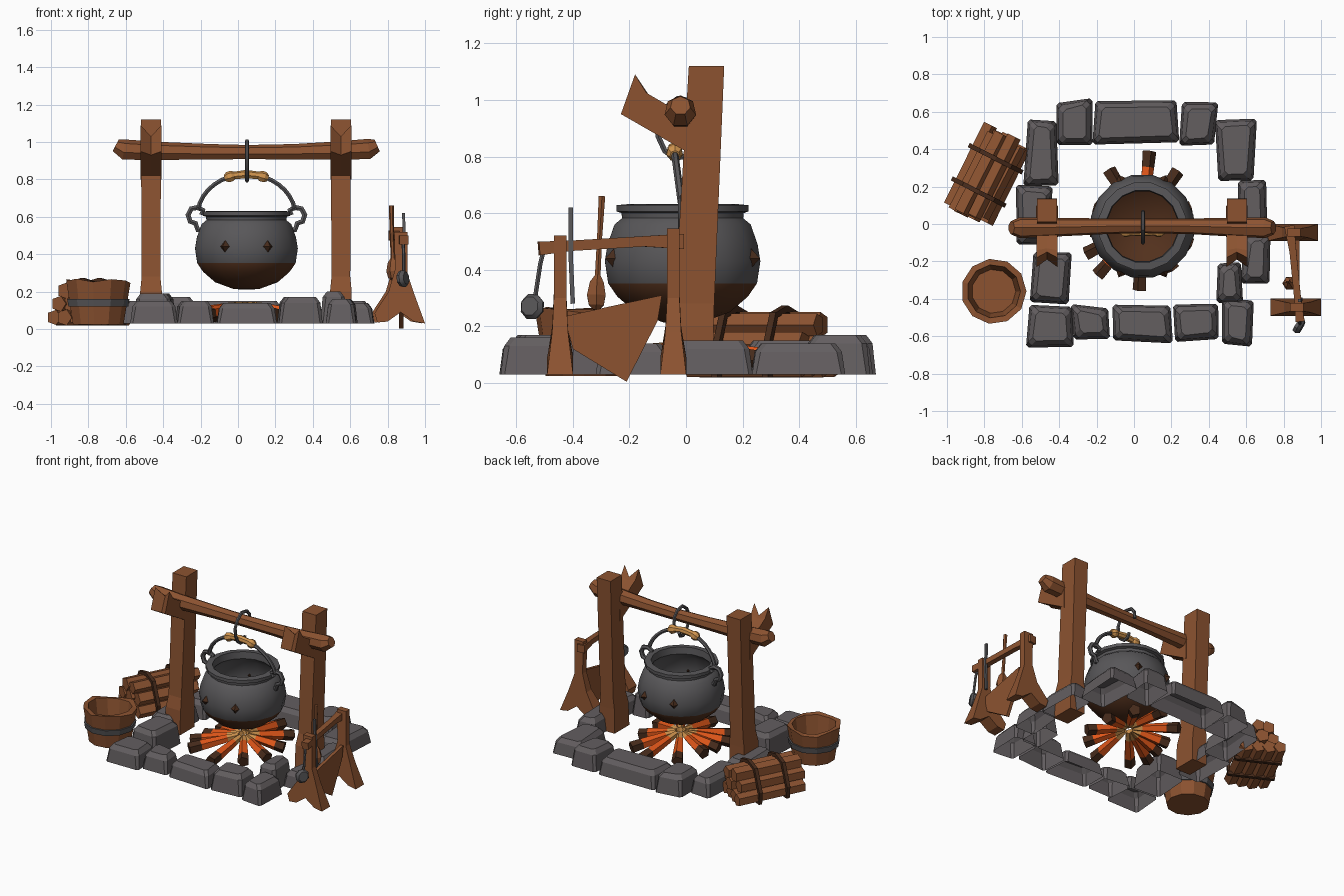
import bpy, bmesh, math, random
from mathutils import Vector, Matrix

if "Cube" in bpy.data.objects:
    bpy.data.objects.remove(bpy.data.objects["Cube"])
random.seed(4)

def material(name, rgb):
    m = bpy.data.materials.new(name)
    m.diffuse_color = (*rgb, 1)
    m.use_nodes = True
    m.node_tree.nodes["Principled BSDF"].inputs["Base Color"].default_value = m.diffuse_color
    return m

WOOD = material("warm wood", (.262, .086, .030))
DARK = material("dark wood", (.062, .024, .011))
STONE = material("grey stone", (.125, .112, .117))
IRON = material("dark iron", (.098, .095, .100))
SOOT = material("sooty brown", (.085, .030, .012))
EMBER = material("ember orange", (.75, .095, .010))
TAN = material("pale wood", (.62, .29, .075))

def mesh(name, verts, faces, mats, smooth=None, rule=None):
    """Make an object; rule maps a face centre to a material index."""
    me = bpy.data.meshes.new(name)
    me.from_pydata([tuple(v) for v in verts], [], faces)
    bm = bmesh.new()
    bm.from_mesh(me)
    bmesh.ops.recalc_face_normals(bm, faces=bm.faces)
    bm.to_mesh(me)
    bm.free()
    for m in mats if isinstance(mats, (list, tuple)) else [mats]:
        me.materials.append(m)
    if rule:
        for p in me.polygons:
            p.material_index = rule(p.center)
    if smooth:
        me.shade_smooth()
        me.set_sharp_from_angle(angle=math.radians(smooth))
    ob = bpy.data.objects.new(name, me)
    bpy.context.collection.objects.link(ob)
    return ob

def loft(name, rings, mats, caps=(True, True), closed=False, **kw):
    n, k = len(rings[0]), len(rings)
    faces = []
    for i in range(k if closed else k - 1):
        a, b = i * n, (i + 1) % k * n
        faces += [(a + j, a + (j + 1) % n, b + (j + 1) % n, b + j) for j in range(n)]
    if not closed and caps[0]:
        faces.append(tuple(reversed(range(n))))
    if not closed and caps[1]:
        faces.append(tuple(range((k - 1) * n, k * n)))
    return mesh(name, [v for r in rings for v in r], faces, mats, **kw)

def tube(name, pts, r, mats, sides=6, ref=(0, 1, 0), closed=False, squash=1, **kw):
    pts = [Vector(p) for p in pts]
    k, rings = len(pts), []
    for i, p in enumerate(pts):
        nxt = pts[(i + 1) % k] if closed else pts[min(i + 1, k - 1)]
        prv = pts[i - 1] if closed else pts[max(i - 1, 0)]
        t = (nxt - prv).normalized()
        a = Vector(ref).cross(t).normalized()
        b = t.cross(a)
        rr = r[i] if isinstance(r, (list, tuple)) else r
        rings.append([p + rr * (math.cos(q) * squash * a + math.sin(q) * b)
                      for q in ((j + .5) * math.tau / sides for j in range(sides))])
    return loft(name, rings, mats, closed=closed, **kw)

def lathe(name, prof, centre, n, mats, **kw):
    return loft(name, [[(centre[0] + r * math.cos(j * math.tau / n + .2),
                         centre[1] + r * math.sin(j * math.tau / n + .2), z)
                        for j in range(n)] for r, z in prof], mats, **kw)

def rect(x, hw, y0, y1, z):
    return [(x - hw, y0, z), (x + hw, y0, z), (x + hw, y1, z), (x - hw, y1, z)]

# Hearth stones: x0, x1, y0, y1, top (open underneath)
STONES = [(-.57, -.32, -.65, -.44, .15), (-.33, -.13, -.61, -.44, .15), (-.12, .20, -.63, -.44, .14),
          (.21, .45, -.62, -.42, .17), (.46, .63, -.65, -.41, .16), (.44, .58, -.42, -.20, .20),
          (.58, .73, -.32, -.05, .14), (.56, .71, -.06, .23, .15), (.44, .65, .24, .56, .14),
          (.25, .44, .42, .64, .17), (-.21, .23, .43, .65, .15), (-.41, -.22, .43, .66, .17),
          (-.58, -.41, .21, .56, .15), (-.62, -.44, -.10, .21, .15), (-.55, -.34, -.43, -.15, .19)]
for x0, x1, y0, y1, top in STONES:
    jit = [(random.uniform(-.012, .012), random.uniform(-.012, .012)) for _ in range(4)]
    def ring(ins, z, c):
        out = []
        for (sx, sy), (jx, jy) in zip(((0, 0), (1, 0), (1, 1), (0, 1)), jit):
            x = (x1 - ins if sx else x0 + ins) + jx
            y = (y1 - ins if sy else y0 + ins) + jy
            dx, dy = (-c if sx else c), (-c if sy else c)
            pair = [(x, y + dy, z), (x + dx, y, z)]
            out += pair if sx == sy else pair[::-1]
        return out
    loft("hearth_stone", [ring(0, .03, .014), ring(.012, top - .03, .018), ring(.035, top, .018)],
         STONE, caps=(False, True))

# Forked posts
for x in (-.465, .55):
    loft("post", [rect(x, .058, -.07, .095, .03), rect(x, .058, -.06, .097, .2),
                  rect(x, .05, -.04, .1, .28), rect(x, .054, .01, .135, 1.12)], WOOD)
    edge = [(.03, .80), (-.03, .835), (-.23, .95), (-.18, 1.09), (-.14, 1.025), (-.02, .955), (.03, .94)]
    mid = [(.03, .80), (-.03, .835), (-.19, .93), (-.15, 1.03), (-.13, 1.015), (-.02, .955), (.03, .94)]
    loft("post_fork", [[(x + d, y, z) for y, z in p] for d, p in ((-.056, edge), (0, mid), (.056, edge))], WOOD)

# Sagging crossbeam
tube("crossbeam", [(-.655, -.02, .98), (-.61, -.02, .957), (-.45, -.018, .95), (-.15, -.012, .946), (.05, -.01, .944),
                   (.3, -.012, .946), (.55, -.018, .952), (.70, -.02, .96), (.745, -.02, .98)],
     [.036, .057, .052, .043, .04, .043, .052, .057, .036], WOOD, sides=7)

# Iron hook over the beam
tube("beam_hook", [(.048, y, z) for y, z in ((.065, .91), (.06, .96), (.03, .995), (-.03, 1.005), (-.075, .97),
     (-.10, .92), (-.098, .87), (-.075, .82), (-.04, .793), (-.005, .80), (.01, .83))], .011, IRON, ref=(1, 0, 0), smooth=40)

# Cauldron with sooty base
CX, CY = .045, -.012
lathe("cauldron", [(.002, .21), (.07, .214), (.17, .25), (.235, .305), (.268, .352), (.28, .43), (.27, .49), (.245, .56),
                   (.218, .582), (.22, .6), (.238, .606), (.238, .628), (.195, .632), (.19, .585), (.225, .545),
                   (.258, .43), (.245, .355), (.16, .275), (.002, .24)],
      (CX, CY), 16, [IRON, SOOT], smooth=35, rule=lambda c: int(c.z < .353))
for a in (65, 115, 245, 295):
    m = Matrix.Translation((CX, CY, .44)) @ Matrix.Rotation(math.radians(a), 4, 'Z')
    v = [m @ Vector(p) for p in ((.272, .028, 0), (.262, 0, .04), (.272, -.028, 0), (.262, 0, -.04), (.302, 0, 0), (.24, 0, 0))]
    mesh("cauldron_stud", v, [(i, (i + 1) % 4, t) for i in range(4) for t in (4, 5)], DARK)

# Curled ears, bail handle and grip
for s in (-1, 1):
    tube("cauldron_ear", [(CX + s * x, CY, z) for x, z in ((.22, .53), (.26, .53), (.272, .565), (.30, .575), (.312, .61),
         (.295, .643), (.26, .65), (.232, .635), (.24, .61))], .016, IRON, smooth=40)
arc = lambda a, r=.262: (CX + r * math.cos(math.radians(a)), CY - .03 * math.sin(math.radians(a)),
                         .605 + .222 * math.sin(math.radians(a)))
tube("bail_handle", [arc(8 + 164 * i / 16) for i in range(17)], .013, IRON, smooth=40)
tube("handle_grip", [arc(a) for a in (116, 112, 107, 104, 90, 76, 73, 68, 64)],
     [.018, .03, .03, .021, .024, .021, .03, .03, .018], TAN, sides=7)

# Radiating fire logs: pale core, glowing middle, brown ends
for a, L in ((85, .39), (57, .34), (122, .34), (20, .27), (160, .27), (187, .28), (208, .34), (229, .36),
             (268, .35), (305, .29), (338, .28)):
    d = Vector((math.cos(math.radians(a)), math.sin(math.radians(a)), 0))
    o = Vector((CX, CY + .01, 0))
    tube("fire_log", [o + d * q * L + Vector((0, 0, .135 - .062 * q)) for q in (.1, .3, .78, 1)], [.018, .026, .036, .04],
         [DARK, EMBER, TAN], sides=5, ref=(0, 0, 1),
         rule=lambda c: 2 if (c - o).xy.length < .27 * L else 1 if (c - o).xy.length < .7 * L else 0)

# Bucket with uneven staves
def bucket_ring(r, z, wob=0):
    return [(-.75 + r * math.cos(j * math.tau / 11), -.36 + r * math.sin(j * math.tau / 11), z + wob * random.uniform(-1, 1))
            for j in range(11)]
loft("bucket", [bucket_ring(.138, .025), bucket_ring(.175, .255, .014), bucket_ring(.143, .255, .008),
                bucket_ring(.118, .08)], WOOD)
loft("bucket_band", [bucket_ring(.150, .12), bucket_ring(.163, .12), bucket_ring(.170, .16), bucket_ring(.155, .16)],
     IRON, closed=True)

# Strapped firewood bundle
M = Matrix.Translation((-.785, .26, 0)) @ Matrix.Rotation(math.radians(63), 4, 'Z')
for n, z in ((4, .062), (3, .135), (2, .205)):
    for i in range(n):
        v, e, f = (i - (n - 1) / 2) * .07, random.uniform(-.03, .02), random.uniform(-.02, .03)
        tube("firewood", [M @ Vector((-.225 + e, v, z)), M @ Vector((.225 + f, v + random.uniform(-.01, .01), z))],
             random.uniform(.042, .049), WOOD, sides=5, ref=(0, 0, 1))
for u in (-.1, .1):
    tube("bundle_strap", [M @ Vector((u, v, z)) for v, z in ((-.15, .03), (-.15, .1), (-.085, .24), (0, .262),
         (.085, .24), (.15, .1), (.15, .03))], .017, DARK, sides=4, ref=M.to_3x3() @ Vector((1, 0, 0)), closed=True)

# Utensil rack: splayed supports, bar and hanging board
for x, y, top in ((.855, -.045, .545), (.87, -.445, .52)):
    prof = [(-.035, top), (-.03, .32), (-.065, .2), (-.14, .085), (-.125, .035), (-.07, .04), (0, .09),
            (.07, .04), (.13, .03), (.075, .18), (.035, .3), (.035, top)]
    rings = [[(x + px, y + s * (.022 if z > .25 else .028 if z > .15 else .046), z) for px, z in prof] for s in (-1, 1)]
    loft("rack_support", rings, WOOD)
tube("rack_bar", [(.888, -.52, .475), (.875, -.4, .485), (.85, -.15, .50), (.83, -.01, .50)],
     [.034, .026, .026, .038], WOOD, sides=4, ref=(1, 0, 0))
loft("rack_board", [[(.862 + d, y, z) for y, z in ((-.43, .235), (-.085, .31), (-.1, .22), (-.21, .004), (-.40, .12))]
                    for d in (0, .022)], WOOD)

# Wooden spoon, iron ladle and poker
tube("wooden_spoon", [(.82, -.297, .66), (.822, -.305, .52), (.828, -.312, .38), (.83, -.315, .355), (.833, -.317, .31),
                      (.835, -.317, .275), (.836, -.318, .258)], [.014, .011, .012, .03, .04, .032, .012],
     WOOD, sides=6, ref=(1, 0, 0), squash=.95)
tube("iron_ladle_handle", [(.882, -.50, .48), (.885, -.515, .42), (.887, -.532, .31)], .009, IRON, ref=(1, 0, 0))
tube("iron_ladle_bowl", [(.87, -.535, .268), (.885, -.545, .27), (.90, -.553, .272)], [.042, .048, .035], IRON,
     sides=8, ref=(0, 0, 1), smooth=40)
tube("iron_poker", [(.885, -.408, .62), (.89, -.408, .46), (.893, -.40, .28)], .011, IRON, sides=4, ref=(1, 0, 0))
